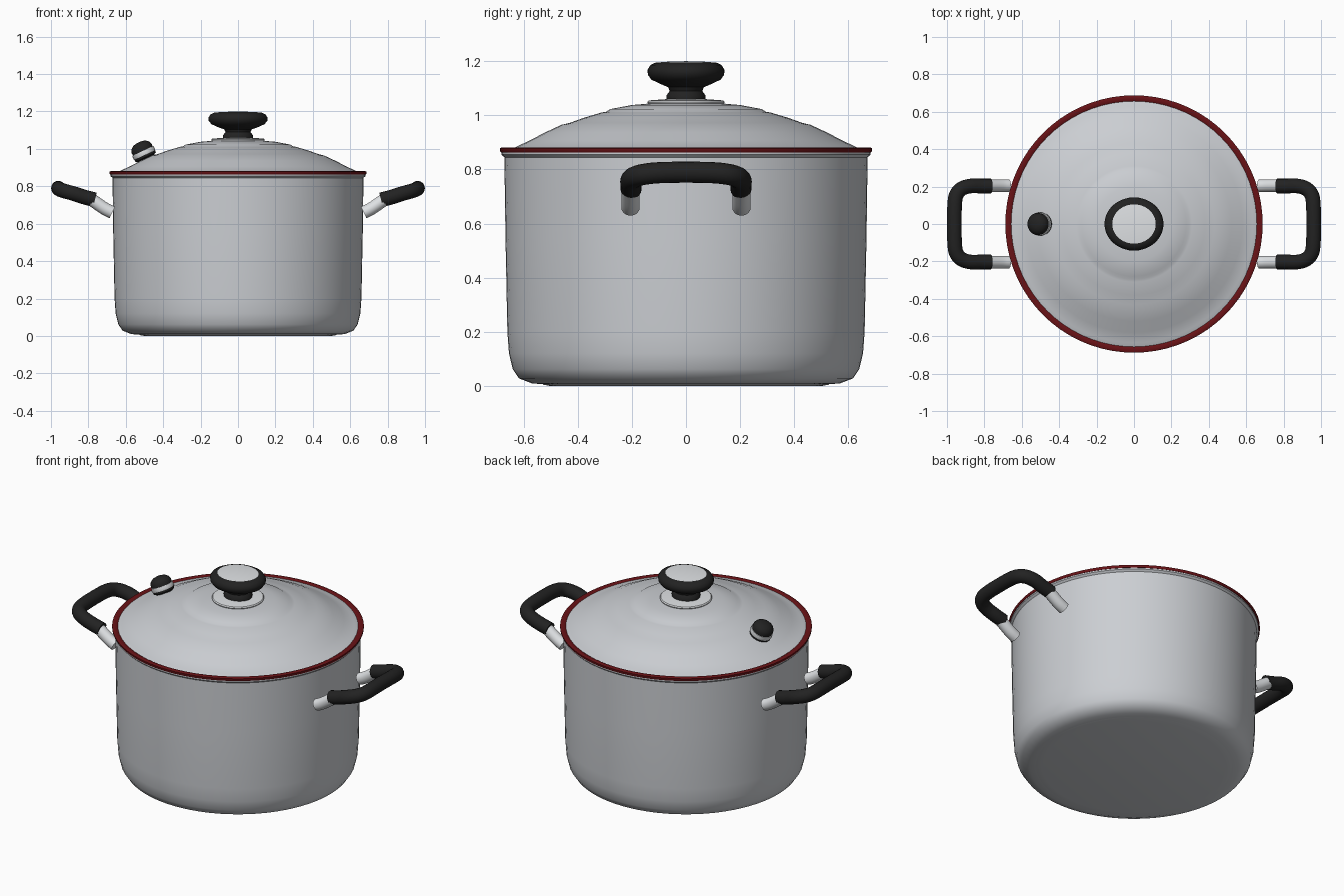
import bpy, math
from mathutils import Vector

if "Cube" in bpy.data.objects:
    bpy.data.objects.remove(bpy.data.objects["Cube"])


def mat(name, rgb):
    m = bpy.data.materials.new(name)
    m.diffuse_color = (*rgb, 1)
    m.use_nodes = True
    m.node_tree.nodes["Principled BSDF"].inputs["Base Color"].default_value = m.diffuse_color
    return m


STEEL = mat("steel", (0.60, 0.62, 0.65))
BRIGHT = mat("polished_steel", (0.74, 0.76, 0.78))
BLACK = mat("black_plastic", (0.016, 0.016, 0.016))
RED = mat("dark_red", (0.14, 0.006, 0.008))


def make(name, verts, faces, material, angle=40):
    me = bpy.data.meshes.new(name)
    me.from_pydata(verts, [], faces)
    me.materials.append(material)
    ob = bpy.data.objects.new(name, me)
    bpy.context.collection.objects.link(ob)
    bpy.ops.object.select_all(action='DESELECT')
    ob.select_set(True)
    bpy.context.view_layer.objects.active = ob
    bpy.ops.object.mode_set(mode='EDIT')
    bpy.ops.mesh.select_all(action='SELECT')
    bpy.ops.mesh.normals_make_consistent(inside=False)
    bpy.ops.object.mode_set(mode='OBJECT')
    bpy.ops.object.shade_smooth_by_angle(angle=math.radians(angle))
    return ob


def lathe(name, profile, material, n=64, closed=False):
    """Spin (radius, z) points about z; radius 0 makes a pole."""
    verts, rings, faces = [], [], []
    for r, z in profile:
        k = 1 if r == 0 else n
        rings.append([len(verts) + i % k for i in range(n)])
        verts += [(r * math.cos(2 * math.pi * i / n), r * math.sin(2 * math.pi * i / n), z)
                  for i in range(k)]
    pairs = list(zip(rings, rings[1:])) + ([(rings[-1], rings[0])] if closed else [])
    for a, b in pairs:
        for i in range(n):
            j = (i + 1) % n
            faces.append(list(dict.fromkeys((a[i], a[j], b[j], b[i]))))
    return make(name, verts, faces, material)


def smooth_path(pts, steps=5):
    """Catmull-Rom curve through the points."""
    p = [Vector(q) for q in pts]
    p = [2 * p[0] - p[1]] + p + [2 * p[-1] - p[-2]]
    out = []
    for i in range(1, len(p) - 2):
        a, b, c, d = p[i - 1:i + 3]
        for s in range(steps):
            t = s / steps
            out.append(0.5 * (2 * b + (c - a) * t + (2 * a - 5 * b + 4 * c - d) * t * t
                              + (3 * b - a - 3 * c + d) * t ** 3))
    return out + [p[-2]]


def tube(name, pts, radius, material, n=20):
    path = smooth_path(pts)
    verts, faces = [], []
    for i, c in enumerate(path):
        t = (path[min(i + 1, len(path) - 1)] - path[max(i - 1, 0)]).normalized()
        u = t.cross(Vector((-0.3, 0, 1))).normalized()
        v = t.cross(u)
        for k in range(n):
            a = 2 * math.pi * k / n
            verts.append(c + radius * (math.cos(a) * u + math.sin(a) * v))
    for i in range(len(path) - 1):
        for k in range(n):
            j = (k + 1) % n
            faces.append((i * n + k, i * n + j, (i + 1) * n + j, (i + 1) * n + k))
    faces += [tuple(range(n)), tuple(range(len(verts) - n, len(verts)))]
    return make(name, verts, faces, material)


# pot: outer wall, flared lip, inner wall
lathe("pot_body", [(0, 0.004), (0.50, 0.004), (0.57, 0.01), (0.617, 0.028), (0.64, 0.062),
                   (0.654, 0.12), (0.66, 0.20), (0.667, 0.55), (0.671, 0.845), (0.682, 0.855),
                   (0.682, 0.864), (0.658, 0.864), (0.652, 0.55), (0.645, 0.20), (0.60, 0.045),
                   (0.50, 0.02), (0, 0.02)], STEEL, 72)
lathe("pot_base", [(0, 0), (0.50, 0), (0.535, 0.006), (0.50, 0.006)], STEEL, 72)

# lid: red rim band and stepped dome
lathe("lid_rim", [(0.655, 0.863), (0.684, 0.863), (0.688, 0.870), (0.688, 0.878),
                  (0.682, 0.881), (0.664, 0.881), (0.655, 0.876)], RED, 72, closed=True)
lathe("lid_dome", [(0.668, 0.872), (0.662, 0.876), (0.635, 0.880), (0.58, 0.906),
                   (0.52, 0.937), (0.46, 0.965), (0.43, 0.972), (0.38, 0.990), (0.31, 1.011),
                   (0.295, 1.013), (0.28, 1.023), (0.20, 1.038), (0.12, 1.045), (0, 1.045)], STEEL, 72)

# knob: washer, oval grip, metal cap
lathe("knob_washer", [(0, 1.040), (0.14, 1.042), (0.143, 1.049), (0.138, 1.055),
                      (0.07, 1.060), (0, 1.060)], BRIGHT, 48)
grip = lathe("knob_grip", [(0, 1.055), (0.072, 1.056), (0.073, 1.072), (0.060, 1.090),
                           (0.066, 1.104), (0.095, 1.116), (0.128, 1.132), (0.141, 1.150),
                           (0.142, 1.168), (0.132, 1.185), (0.115, 1.194), (0.102, 1.195),
                           (0, 1.193)], BLACK, 48)
cap = lathe("knob_cap", [(0.106, 1.188), (0.105, 1.195), (0.07, 1.198), (0, 1.200)], BRIGHT, 48)
for ob in (grip, cap):
    ob.scale.x = 1.11

# steam valve, tilted to follow the lid slope
valve = [
    lathe("valve_base", [(0, -0.02), (0.045, -0.02), (0.048, 0.010), (0.060, 0.016),
                         (0.062, 0.030), (0, 0.030)], BLACK, 32),
    lathe("valve_band", [(0, 0.028), (0.062, 0.028), (0.064, 0.036), (0.062, 0.052),
                         (0, 0.052)], BRIGHT, 32),
    lathe("valve_cap", [(0, 0.050), (0.058, 0.050), (0.059, 0.068), (0.052, 0.084),
                        (0.036, 0.097), (0.018, 0.102), (0, 0.103)], BLACK, 32)]
for ob in valve:
    ob.location = (-0.487, 0, 0.942)
    ob.rotation_euler.y = math.radians(-25)

# side handles: black grip on two steel stubs, on both sides
half = [(0.765, 0.203, 0.728), (0.82, 0.203, 0.742), (0.875, 0.203, 0.760), (0.922, 0.188, 0.773),
        (0.950, 0.155, 0.782), (0.959, 0.10, 0.788)]
arch = half + [(0.960, 0, 0.790)] + [(x, -y, z) for x, y, z in reversed(half)]
for side, s in (("right", 1), ("left", -1)):
    tube(side + "_handle_grip", [(s * x, y, z) for x, y, z in arch], 0.039, BLACK)
    for end, e in (("front", -1), ("back", 1)):
        tube(f"{side}_handle_stub_{end}",
             [(s * x, e * 0.205, z) for x, z in ((0.672, 0.660), (0.715, 0.682), (0.79, 0.734))],
             0.034, BRIGHT)
